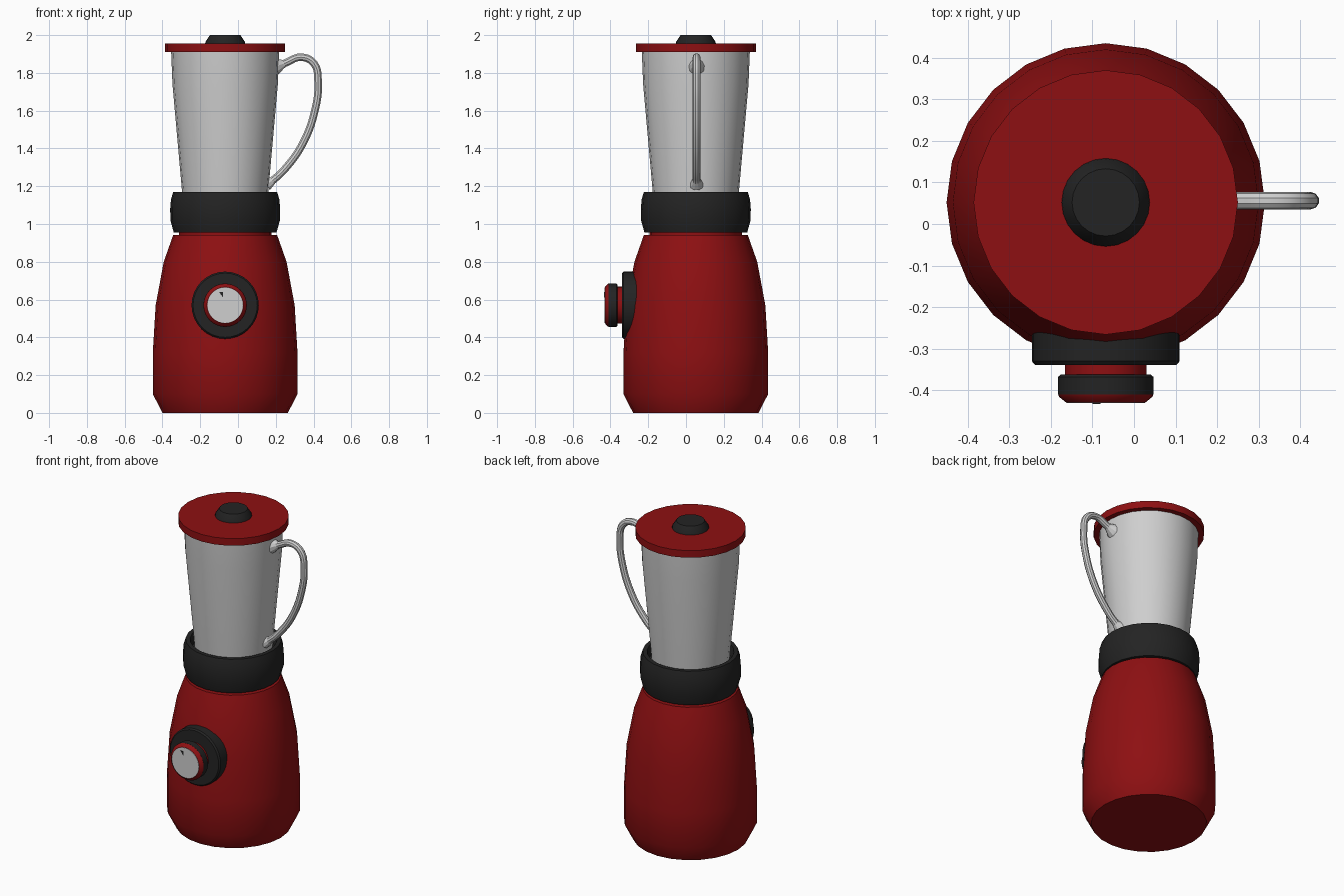
import bpy, bmesh, math
from mathutils import Matrix, Vector

cube = bpy.data.objects.get("Cube")
if cube:
    bpy.data.objects.remove(cube, do_unlink=True)

AXIS_X, AXIS_Y, DIAL_Z = -0.068, 0.052, 0.57


def material(name, color):
    m = bpy.data.materials.new(name)
    m.use_nodes = True
    m.diffuse_color = (*color, 1)
    m.node_tree.nodes["Principled BSDF"].inputs["Base Color"].default_value = (*color, 1)
    return m


red = material("deep red", (0.27, 0.005, 0.006))
black = material("charcoal", (0.017, 0.017, 0.017))
grey = material("light grey", (0.62, 0.62, 0.62))


def smooth(obj):
    bpy.ops.object.select_all(action='DESELECT')
    obj.select_set(True)
    bpy.context.view_layer.objects.active = obj
    bpy.ops.object.shade_smooth_by_angle(angle=math.radians(30))


def finish(name, bm, mat, matrix):
    bmesh.ops.recalc_face_normals(bm, faces=bm.faces)
    bm.transform(matrix)
    mesh = bpy.data.meshes.new(name)
    bm.to_mesh(mesh)
    bm.free()
    mesh.materials.append(mat)
    obj = bpy.data.objects.new(name, mesh)
    bpy.context.collection.objects.link(obj)
    smooth(obj)
    return obj


UPRIGHT = Matrix.Translation((AXIS_X, AXIS_Y, 0))
FORWARD = Matrix.Translation((AXIS_X, 0, DIAL_Z)) @ Matrix.Rotation(math.pi / 2, 4, 'X')


def lathe(name, profile, mat, matrix=UPRIGHT, sides=24):
    """Turn (radius, height) pairs round the axis and cap both ends."""
    bm = bmesh.new()
    rings = []
    for r, h in profile:
        angles = [2 * math.pi * i / sides for i in range(sides)]
        rings.append([bm.verts.new((r * math.cos(a), r * math.sin(a), h)) for a in angles])
    for low, high in zip(rings, rings[1:]):
        for i in range(sides):
            j = (i + 1) % sides
            bm.faces.new((low[i], low[j], high[j], high[i]))
    bm.faces.new(rings[0][::-1])
    bm.faces.new(rings[-1])
    return finish(name, bm, mat, matrix)


# Motor base and its short neck
lathe("motor_base", [(0.332, 0), (0.383, 0.1), (0.383, 0.32), (0.368, 0.57),
                     (0.325, 0.8), (0.275, 0.942)], red)
lathe("base_neck", [(0.245, 0.93), (0.245, 0.965)], red)

# Collar with a shallow seat for the jug
lathe("collar", [(0.272, 0.955), (0.29, 1.02), (0.291, 1.08), (0.287, 1.13),
                 (0.275, 1.17), (0.25, 1.17), (0.235, 1.12)], black)

# Jug, lid and lid knob
lathe("jug", [(0.223, 1.1), (0.229, 1.18), (0.279, 1.74), (0.286, 1.915)], grey)
lathe("lid", [(0.318, 1.91), (0.318, 1.955)], red)
lathe("lid_knob", [(0.107, 1.95), (0.104, 1.965), (0.081, 2.0)], black)

# Control dial, stacked outward from the front of the base
lathe("dial_plate", [(0.178, 0.2), (0.178, 0.33), (0.17, 0.339)], black, FORWARD, 32)
lathe("dial_stem", [(0.098, 0.33), (0.098, 0.365)], red, FORWARD, 32)
lathe("dial_grip", [(0.108, 0.362), (0.115, 0.368), (0.115, 0.41)], black, FORWARD, 32)
lathe("dial_rim", [(0.115, 0.409), (0.112, 0.416), (0.096, 0.429)], red, FORWARD, 32)
lathe("dial_face", [(0.095, 0.425), (0.095, 0.431)], grey, FORWARD, 32)

# Small wedge pointer on the dial
bm = bmesh.new()
wedge = [(-0.032, 0.07), (-0.012, 0.07), (-0.012, 0.042)]
face = bm.faces.new([bm.verts.new((x, y, 0.429)) for x, y in wedge])
top = bmesh.ops.extrude_face_region(bm, geom=[face])["geom"]
bmesh.ops.translate(bm, vec=Vector((0, 0, 0.004)),
                    verts=[v for v in top if isinstance(v, bmesh.types.BMVert)])
finish("dial_pointer", bm, black, FORWARD)

# Curved handle, flared where it meets the jug
path = [(0.2, 1.835, 2.2), (0.245, 1.85, 1), (0.335, 1.883, 1), (0.402, 1.85, 1),
        (0.424, 1.75, 1), (0.407, 1.6, 1), (0.345, 1.43, 1), (0.26, 1.305, 1),
        (0.185, 1.232, 1), (0.15, 1.21, 1.8)]
curve = bpy.data.curves.new("handle", 'CURVE')
curve.dimensions = '3D'
curve.bevel_depth = 0.021
curve.bevel_resolution = 3
curve.resolution_u = 5
curve.use_fill_caps = True
spline = curve.splines.new('BEZIER')
spline.bezier_points.add(len(path) - 1)
for point, (x, z, size) in zip(spline.bezier_points, path):
    point.co = (x, 0.056, z)
    point.radius = size
    point.handle_left_type = point.handle_right_type = 'AUTO'
curve.materials.append(grey)
handle = bpy.data.objects.new("handle", curve)
bpy.context.collection.objects.link(handle)
bpy.ops.object.select_all(action='DESELECT')
handle.select_set(True)
bpy.context.view_layer.objects.active = handle
bpy.ops.object.convert(target='MESH')
smooth(bpy.context.view_layer.objects.active)
